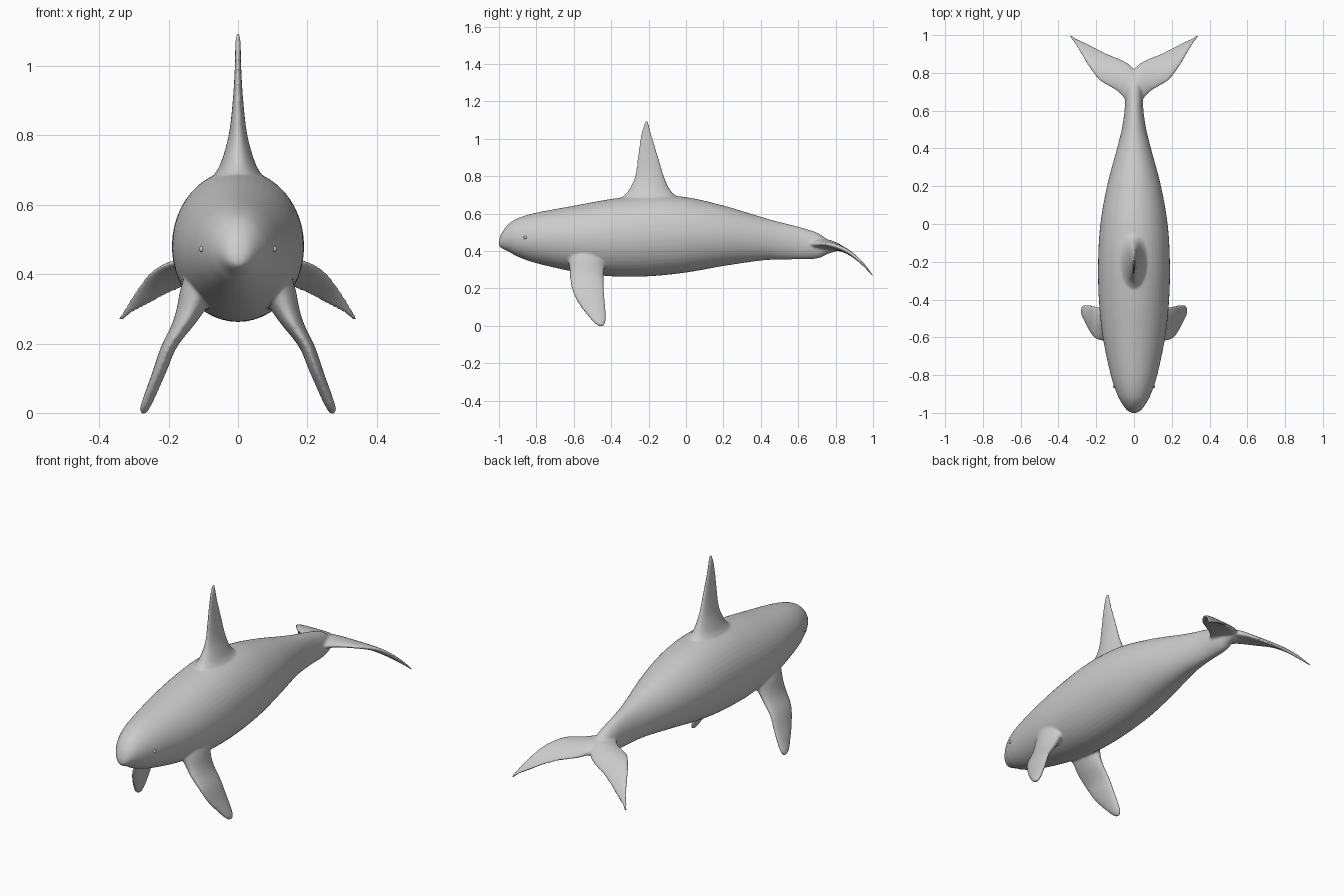
import bpy, bmesh, math
from mathutils import Vector

if "Cube" in bpy.data.objects:
    bpy.data.objects.remove(bpy.data.objects["Cube"])


def smooth_rows(rows, steps=6):
    """Catmull-Rom interpolation of section parameter rows."""
    rows = [Vector(r) for r in rows]
    out = []
    for i in range(len(rows) - 1):
        p0, p1 = rows[max(i - 1, 0)], rows[i]
        p2, p3 = rows[i + 1], rows[min(i + 2, len(rows) - 1)]
        for k in range(steps):
            t = k / steps
            out.append(0.5 * (2 * p1 + (p2 - p0) * t + (2 * p0 - 5 * p1 + 4 * p2 - p3) * t * t
                              + (3 * p1 - p0 - 3 * p2 + p3) * t ** 3))
    return out + [rows[-1]]


def loft(name, rows, point, sides=40):
    """Skin closed rings; point(row, cos, sin) gives each ring vertex."""
    bm = bmesh.new()
    angles = [2 * math.pi * i / sides for i in range(sides)]
    rings = [[bm.verts.new(point(r, math.cos(a), math.sin(a))) for a in angles] for r in rows]
    for a, b in zip(rings, rings[1:]):
        for i in range(sides):
            j = (i + 1) % sides
            bm.faces.new((a[i], a[j], b[j], b[i]))
    bm.faces.new(rings[0])
    bm.faces.new(rings[-1])
    bmesh.ops.recalc_face_normals(bm, faces=bm.faces)
    mesh = bpy.data.meshes.new(name)
    bm.to_mesh(mesh)
    bm.free()
    ob = bpy.data.objects.new(name, mesh)
    bpy.context.collection.objects.link(ob)
    return ob


# Body: y, top z, bottom z, half width
body_rows = smooth_rows([
    (-1.0, .455, .428, .014), (-.985, .497, .415, .038), (-.95, .543, .398, .064),
    (-.9, .575, .37, .09), (-.8, .605, .335, .123), (-.6, .642, .29, .165),
    (-.4, .678, .265, .186), (-.2, .70, .265, .19), (0, .688, .285, .178),
    (.2, .643, .32, .143), (.4, .583, .349, .09), (.5, .555, .354, .065),
    (.6, .53, .356, .05), (.7, .498, .36, .045), (.76, .46, .385, .035), (.82, .43, .402, .012)])
body = loft("whale_body", body_rows, lambda r, c, s: (
    r[3] * c, r[0], (r[1] + r[2]) / 2 + (r[1] - r[2]) / 2 * s), 48)

# Dorsal fin with flared root: z, front y, back y, half thickness
dorsal_rows = smooth_rows([
    (.62, -.40, .04, .10), (.68, -.35, -.03, .072), (.72, -.31, -.08, .05),
    (.80, -.272, -.118, .027), (.90, -.258, -.147, .015), (1.0, -.245, -.178, .009),
    (1.06, -.23, -.194, .008), (1.095, -.217, -.203, .005)])
dorsal = loft("dorsal_fin", dorsal_rows, lambda r, c, s: (
    r[3] * s, (r[1] + r[2]) / 2 + (r[2] - r[1]) / 2 * c, r[0]))

# Pectoral fins: z, centre x, half thickness, front y, back y
pec_rows = smooth_rows([
    (.44, .08, .06, -.64, -.41), (.36, .11, .055, -.63, -.425), (.30, .135, .042, -.622, -.437),
    (.255, .158, .033, -.62, -.44), (.19, .199, .023, -.608, -.438), (.12, .226, .02, -.575, -.432),
    (.05, .254, .017, -.522, -.428), (.015, .268, .014, -.49, -.432), (-.003, .273, .007, -.465, -.443)])
pectorals = [loft(f"pectoral_fin_{side}", pec_rows, lambda r, c, s, sg=sg: (
    sg * (r[1] + r[2] * s), (r[3] + r[4]) / 2 + (r[4] - r[3]) / 2 * c, r[0]))
    for side, sg in (("left", -1), ("right", 1))]

# Tail flukes drooping toward the tips: x, front y, back y, half thickness
half = smooth_rows([
    (0, .60, .82, .03), (.035, .645, .852, .026), (.085, .70, .878, .02), (.14, .734, .90, .017),
    (.19, .768, .925, .015), (.25, .85, .957, .012), (.30, .935, .981, .009), (.343, .994, 1.004, .005)])
fluke_rows = [(-r[0], r[1], r[2], r[3]) for r in half[:0:-1]] + [tuple(r) for r in half]


def fluke_point(r, c, s):
    y = (r[1] + r[2]) / 2 + (r[2] - r[1]) / 2 * c
    return r[0], y, .438 - 2.95 * max(y - .7, 0) ** 2.36 + r[3] * s


flukes = loft("tail_flukes", fluke_rows, fluke_point)

# Fuse everything into one smooth skin
bpy.ops.object.select_all(action='DESELECT')
for ob in [body, dorsal, flukes] + pectorals:
    ob.select_set(True)
bpy.context.view_layer.objects.active = body
bpy.ops.object.join()
remesh = body.modifiers.new("skin", 'REMESH')
remesh.mode = 'VOXEL'
remesh.voxel_size = .006
remesh.use_smooth_shade = True
relax = body.modifiers.new("blend", 'SMOOTH')
relax.factor = .5
relax.iterations = 6

# Eyes, barely raised from the skin
for side, sg in (("left", -1), ("right", 1)):
    bpy.ops.mesh.primitive_uv_sphere_add(segments=16, ring_count=8, radius=.009,
                                         location=(sg * .103, -.86, .472))
    eye = bpy.context.object
    eye.name = f"eye_{side}"
    bpy.ops.object.shade_smooth()
